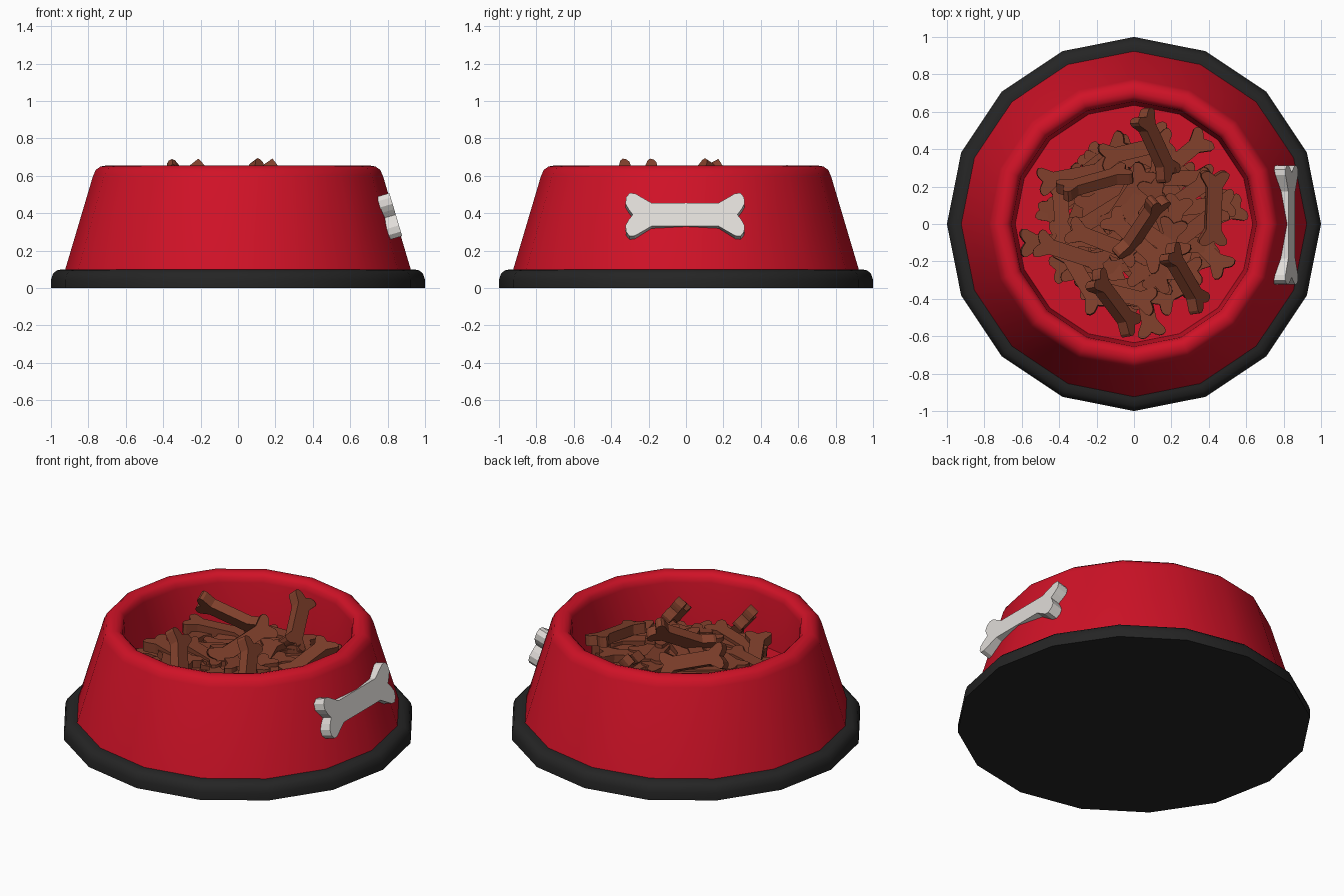
import bpy, bmesh, math, random
from mathutils import Matrix, Vector

if "Cube" in bpy.data.objects:
    bpy.data.objects.remove(bpy.data.objects["Cube"], do_unlink=True)


def material(name, rgb):
    m = bpy.data.materials.new(name)
    m.use_nodes = True
    m.diffuse_color = (*rgb, 1)
    m.node_tree.nodes["Principled BSDF"].inputs["Base Color"].default_value = (*rgb, 1)
    return m


RED = material("red plastic", (0.63, 0.006, 0.02))
BLACK = material("black rubber", (0.018, 0.018, 0.018))
WHITE = material("bone white", (0.75, 0.72, 0.69))
BROWN = material("biscuit brown", (0.22, 0.052, 0.025))


def finish(name, bm, mat, smooth_angle=None):
    bmesh.ops.recalc_face_normals(bm, faces=bm.faces)
    mesh = bpy.data.meshes.new(name)
    bm.to_mesh(mesh)
    bm.free()
    mesh.materials.append(mat)
    ob = bpy.data.objects.new(name, mesh)
    bpy.context.collection.objects.link(ob)
    if smooth_angle:
        bpy.ops.object.select_all(action="DESELECT")
        ob.select_set(True)
        bpy.context.view_layer.objects.active = ob
        bpy.ops.object.shade_smooth_by_angle(angle=math.radians(smooth_angle))
    return ob


def lathe(name, profile, mat, smooth_angle, sides=16):
    """Turn a (radius, height) profile; its ends close with flat caps."""
    bm = bmesh.new()
    rings = []
    for r, z in profile:
        rings.append([bm.verts.new((r * math.cos(a), r * math.sin(a), z))
                      for a in (math.tau * i / sides for i in range(sides))])
    for low, high in zip(rings, rings[1:]):
        for i in range(sides):
            j = (i + 1) % sides
            bm.faces.new((low[i], low[j], high[j], high[i]))
    bm.faces.new(rings[0])
    bm.faces.new(rings[-1])
    return finish(name, bm, mat, smooth_angle)


# A quarter of the bone outline, mirrored into the full shape
QUARTER = [(0.28, 0), (0.302, 0.03), (0.318, 0.06), (0.316, 0.095),
           (0.297, 0.12), (0.268, 0.118), (0.18, 0.065)]


def add_bone(bm, matrix, thickness):
    half = QUARTER + [(-x, y) for x, y in reversed(QUARTER)]
    outline = half + [(x, -y) for x, y in reversed(half[1:-1])]
    layers = [[bm.verts.new(matrix @ Vector((x, y, z))) for x, y in outline]
              for z in (-thickness / 2, thickness / 2)]
    bm.faces.new(layers[0][::-1])
    bm.faces.new(layers[1])
    n = len(outline)
    for i in range(n):
        j = (i + 1) % n
        bm.faces.new((layers[0][i], layers[0][j], layers[1][j], layers[1][i]))


# Rubber foot
lathe("rubber_base", [(1.0, 0), (1.0, 0.045), (0.99, 0.075), (0.97, 0.094),
                      (0.94, 0.1), (0.9, 0.1)], BLACK, 50)

# Bowl: outer wall, rounded rim, inner wall and floor
lathe("bowl", [(0.925, 0.095), (0.775, 0.6), (0.76, 0.632), (0.735, 0.65),
               (0.705, 0.655), (0.68, 0.648), (0.662, 0.63), (0.655, 0.6),
               (0.635, 0.3)], RED, 60)

# Bone badge leaning with the wall on the left side
normal = Vector((0.505, 0, 0.15)).normalized()
up = Vector((-0.15, 0, 0.505)).normalized()
side = Vector((0, 1, 0))
badge = Matrix((side, up, normal)).transposed().to_4x4()
badge.translation = (0.81, -0.005, 0.383)
bm = bmesh.new()
add_bone(bm, badge, 0.07)
finish("bone_badge", bm, WHITE)

# Biscuits: flat-lying heap, lower towards the wall
random.seed(4)
SCALE = Matrix.Scale(0.63, 4)
bm = bmesh.new()
COUNT = 60
for i in range(COUNT):
    r = 0.42 * math.sqrt((i + 0.5) / COUNT)
    a = i * 2.39996
    z = random.uniform(0.33, 0.47 - 0.12 * r)
    tilt = Matrix.Rotation(random.uniform(-0.12, 0.12), 4, "Y")
    spin = Matrix.Rotation(random.uniform(0, math.pi), 4, "Z")
    place = Matrix.Translation((r * math.cos(a), r * math.sin(a), z))
    add_bone(bm, place @ spin @ tilt @ SCALE, 0.095)
finish("biscuit_heap", bm, BROWN)

# Loose biscuits on top: raised end, lower end, roll about the length
LOOSE = [((-0.37, 0.18, 0.61), (-0.05, 0.27, 0.5), 60),
         ((0.05, 0.56, 0.58), (0.18, 0.28, 0.46), 45),
         ((0.43, 0.24, 0.52), (0.42, -0.07, 0.48), 10),
         ((0.13, 0.12, 0.62), (-0.05, -0.15, 0.46), 60),
         ((0.2, -0.17, 0.61), (0.34, -0.41, 0.46), 50),
         ((-0.2, -0.3, 0.62), (-0.02, -0.54, 0.45), 45)]
bm = bmesh.new()
for top, low, roll in LOOSE:
    top, low = Vector(top), Vector(low)
    along = (top - low).normalized()
    across = Vector((0, 0, 1)).cross(along).normalized()
    m = Matrix((along, across, along.cross(across))).transposed().to_4x4()
    m.translation = (top + low) / 2
    add_bone(bm, m @ Matrix.Rotation(math.radians(roll), 4, "X") @ SCALE, 0.095)
finish("loose_biscuits", bm, BROWN)
